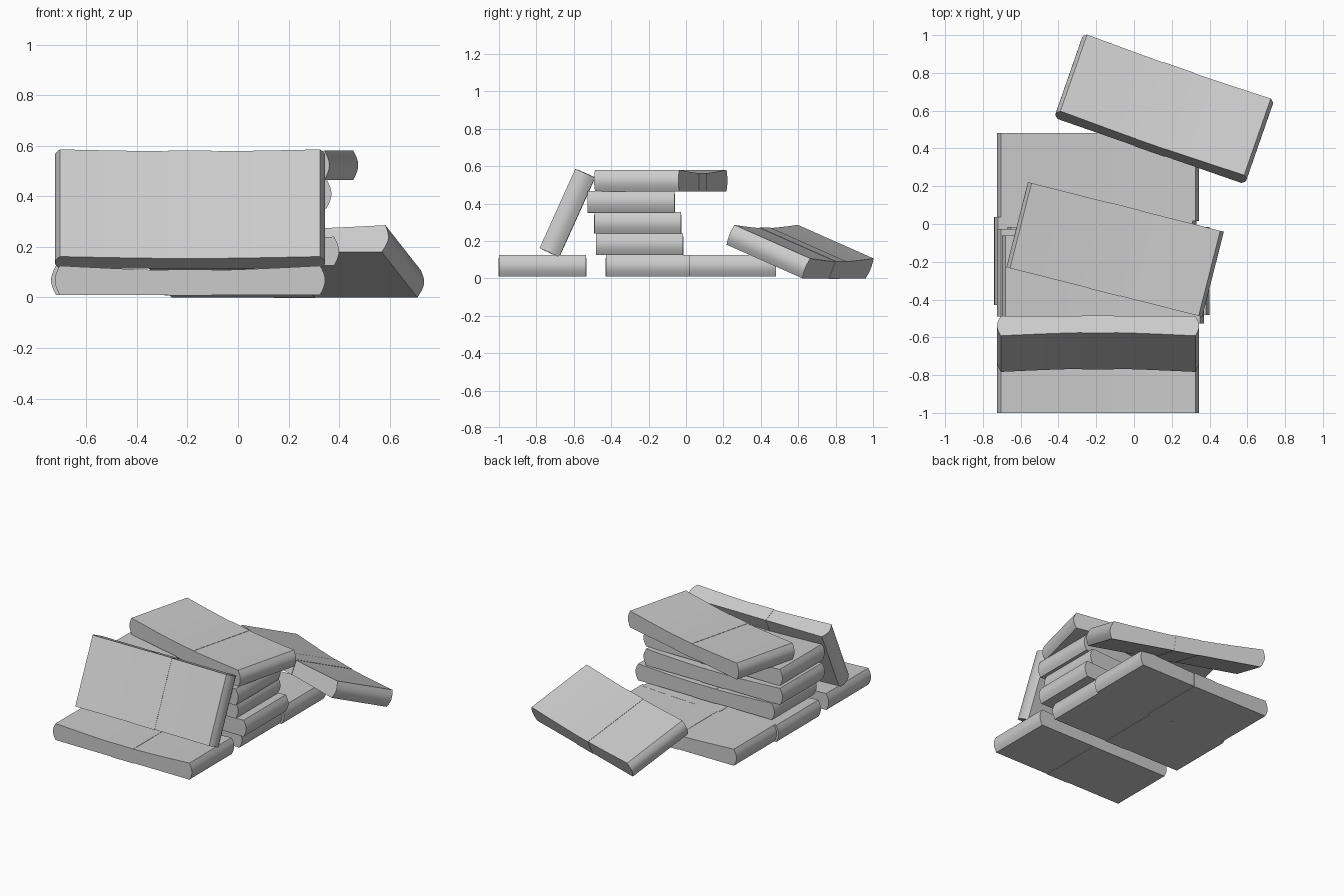
import bpy, bmesh
from math import radians, sin, pi

if "Cube" in bpy.data.objects:
    bpy.data.objects.remove(bpy.data.objects["Cube"])

LENGTH, WIDTH, THICK = 1.03, 0.465, 0.115
DIP, BULGE, BAND = 0.018, 0.02, 0.17

paper = bpy.data.materials.new("paper grey")
paper.use_nodes = True
GREY = (0.6, 0.6, 0.6, 1)
paper.diffuse_color = GREY
paper.node_tree.nodes["Principled BSDF"].inputs["Base Color"].default_value = GREY


def top_height(x):
    """Top surface, pinched in the middle by the band."""
    t = max(abs(x) - BAND / 2, 0) / (LENGTH / 2 - BAND / 2)
    return THICK / 2 - DIP * (1 - t ** 1.3)


def extrude_profile(name, profile, width):
    """Extrude an x-z outline along y."""
    bm = bmesh.new()
    face = bm.faces.new([bm.verts.new((x, -width / 2, z)) for x, z in profile])
    out = bmesh.ops.extrude_face_region(bm, geom=[face])
    moved = [v for v in out["geom"] if isinstance(v, bmesh.types.BMVert)]
    bmesh.ops.translate(bm, vec=(0, width, 0), verts=moved)
    bmesh.ops.recalc_face_normals(bm, faces=bm.faces)
    mesh = bpy.data.meshes.new(name)
    bm.to_mesh(mesh)
    bm.free()
    mesh.materials.append(paper)
    obj = bpy.data.objects.new(name, mesh)
    bpy.context.collection.objects.link(obj)
    return obj


def block_profile():
    """Flat bottom, bulging ends and dipped top."""
    half, n = LENGTH / 2, 8
    end = [(half + BULGE * sin(pi * i / n), THICK * (i / n - 0.5)) for i in range(n + 1)]
    xs = [half * (1 - i / 10) for i in range(1, 20)]
    top = [(x, top_height(x)) for x in xs]
    return end + top + [(-x, z) for x, z in reversed(end)]


def band_profile():
    h, lift = BAND / 2, 0.002
    top, low = top_height(0) + lift, -THICK / 2 - lift
    return [(-h, low), (h, low), (h, top), (-h, top)]


def bundle(name, loc, rot=(0, 0, 0)):
    block = extrude_profile(name + "_paper_bundle", block_profile(), WIDTH)
    band = extrude_profile(name + "_band", band_profile(), WIDTH + 0.004)
    for obj in (block, band):
        obj.location = loc
        obj.rotation_euler = [radians(a) for a in rot]
        bpy.ops.object.select_all(action="DESELECT")
        obj.select_set(True)
        bpy.context.view_layer.objects.active = obj
        bpy.ops.object.shade_smooth_by_angle(angle=radians(30))


# Bundles lying on the ground
bundle("front", (-0.19, -0.767, 0.068))
bundle("back", (-0.19, 0.248, 0.068))
bundle("stack_base", (-0.205, -0.195, 0.068))

# Stack
bundle("stack_second", (-0.135, -0.248, 0.183))
bundle("stack_third", (-0.19, -0.258, 0.298))
bundle("stack_fourth", (-0.165, -0.293, 0.41))
bundle("stack_top", (-0.10, -0.135, 0.523), (0, 0, -14.2))

# Bundles leaning on the others
bundle("leaning_front", (-0.19, -0.635, 0.35), (65.7, 0, 0))
bundle("leaning_back", (0.16, 0.61, 0.143), (-22.7, 0, -19.2))
